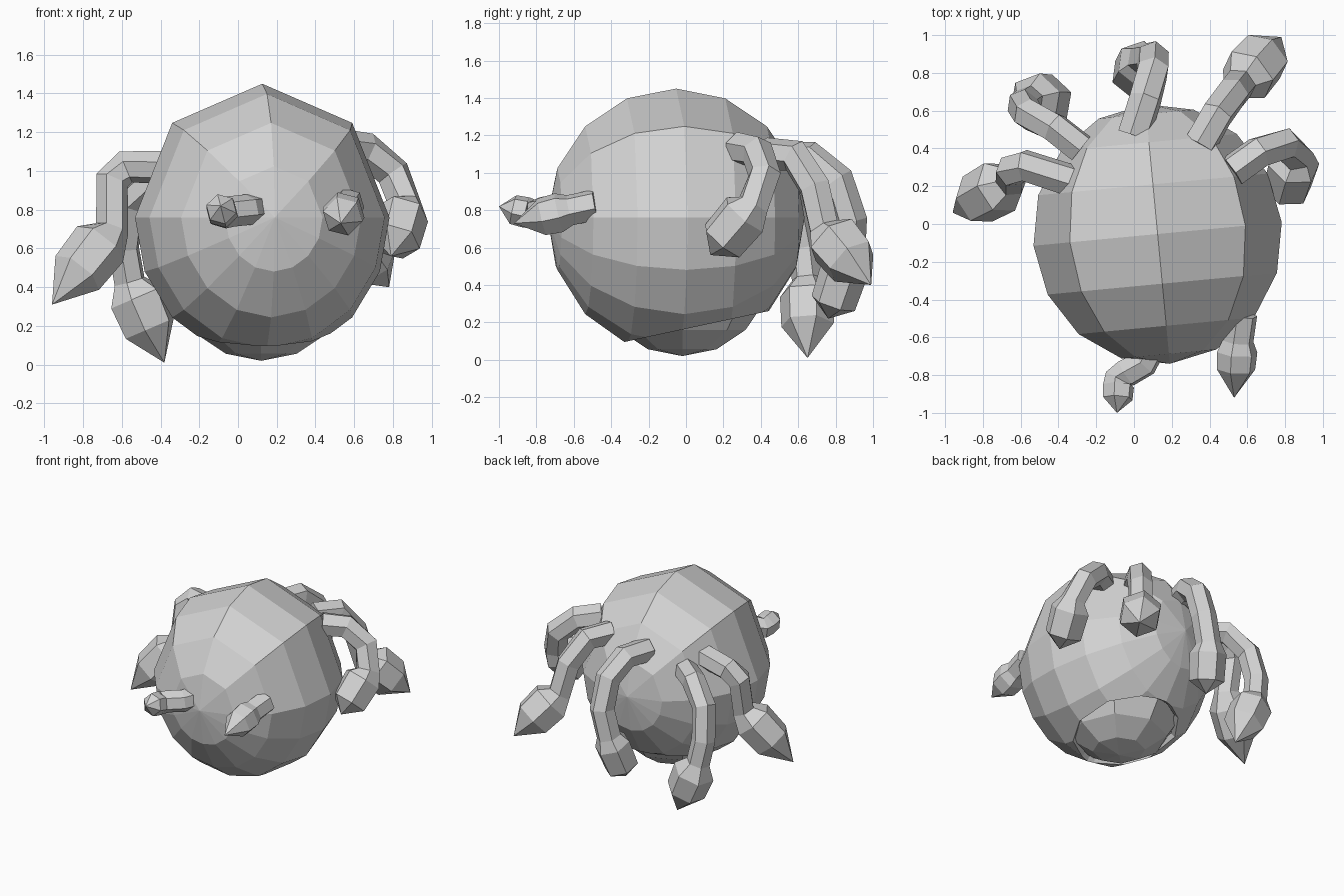
import bpy, bmesh
from math import sin, cos, pi, radians
from mathutils import Vector, Matrix

if "Cube" in bpy.data.objects:
    bpy.data.objects.remove(bpy.data.objects["Cube"])

grey = bpy.data.materials.new("plain_grey")
grey.use_nodes = True
grey.diffuse_color = (0.65, 0.65, 0.65, 1)
grey.node_tree.nodes["Principled BSDF"].inputs["Base Color"].default_value = (0.65, 0.65, 0.65, 1)


def finish(bm, name):
    bmesh.ops.recalc_face_normals(bm, faces=bm.faces)
    mesh = bpy.data.meshes.new(name)
    bm.to_mesh(mesh)
    bm.free()
    mesh.materials.append(grey)
    obj = bpy.data.objects.new(name, mesh)
    bpy.context.collection.objects.link(obj)
    return obj


def skin(bm, loops):
    """Bridge successive loops; a one-vertex loop makes a fan."""
    for a, b in zip(loops, loops[1:]):
        n = max(len(a), len(b))
        for i in range(n):
            k = (i + 1) % n
            corners = [a[i % len(a)], a[k % len(a)], b[k % len(b)], b[i % len(b)]]
            bm.faces.new(list(dict.fromkeys(corners)))


# Body shell: poles at front and back, coarse facets above and finer ones below
bm = bmesh.new()
angles = [radians(a) for a in (0, 45)]
angles += [radians(90 + 22.5 * i) for i in range(9)] + [radians(315)]
loops = []
for j in range(9):
    t = pi * j / 8
    if j in (0, 8):
        loops.append([bm.verts.new((0, -0.69 * cos(t), 0))])
        continue
    loop = []
    for a in angles:
        height = 0.69 if cos(a) > 0 else 0.73
        loop.append(bm.verts.new((0.66 * sin(t) * sin(a), -0.69 * cos(t),
                                  height * sin(t) * cos(a))))
    loops.append(loop)
skin(bm, loops)
place = Matrix.Translation((0.125, -0.053, 0.76)) @ Matrix.Rotation(radians(5.4), 4, "Z")
bmesh.ops.transform(bm, matrix=place, verts=bm.verts)

# Slanted opening underneath, with a rim
bmesh.ops.bisect_plane(bm, geom=bm.verts[:] + bm.edges[:] + bm.faces[:],
                       plane_co=(0.125, -0.33, 0.095), plane_no=(0, 0.21, -0.98),
                       clear_outer=True)
shell = finish(bm, "body_shell")
rim = shell.modifiers.new("rim", "SOLIDIFY")
rim.thickness = 0.04
rim.offset = -1

# Ball bulging out of the opening
bm = bmesh.new()
bmesh.ops.create_uvsphere(bm, u_segments=8, v_segments=8, radius=0.48,
                          matrix=Matrix.Translation((0.12, -0.02, 0.5)))
finish(bm, "inner_ball")


def tentacle(name, path, tip, stem, bulb, shoulder=0.58):
    """Six-sided stem along the path, ending in a pointed bulb towards the tip."""
    points = [Vector(p) for p in path]
    end, neck = Vector(tip), points[-1]
    radii = [stem] * len(points)
    points += [neck.lerp(end, 0.2), neck.lerp(end, shoulder)]
    radii += [bulb, bulb * 0.95]
    bm = bmesh.new()
    loops = []
    side = None
    for i, p in enumerate(points):
        after = points[i + 1] if i + 1 < len(points) else end
        before = points[i - 1] if i else p
        way = (after - p).normalized()
        if i:
            way = (way + (p - before).normalized()).normalized()
        if side is None:
            side = way.orthogonal()
        side = (side - way * side.dot(way)).normalized()
        other = way.cross(side)
        loops.append([bm.verts.new(p + radii[i] * (side * cos(k * pi / 3) + other * sin(k * pi / 3)))
                      for k in range(6)])
    bm.faces.new(loops[0])
    skin(bm, loops + [[bm.verts.new(end)]])
    finish(bm, name)


# Long tentacles hanging around the back
tentacle("right_tentacle",
         [(-0.3, 0.22, 1.02), (-0.58, 0.31, 1.02), (-0.65, 0.28, 0.95), (-0.65, 0.23, 0.7)],
         (-0.96, 0.06, 0.31), 0.088, 0.15)
tentacle("back_right_tentacle",
         [(-0.28, 0.4, 0.97), (-0.42, 0.51, 0.97), (-0.56, 0.58, 0.83), (-0.59, 0.63, 0.6),
          (-0.56, 0.65, 0.43)],
         (-0.38, 0.65, 0.01), 0.085, 0.15)
tentacle("back_tentacle",
         [(0.0, 0.47, 1.08), (0.06, 0.66, 1.08), (0.1, 0.81, 0.96), (0.1, 0.88, 0.75),
          (0.05, 0.87, 0.55)],
         (-0.02, 0.76, 0.22), 0.09, 0.13, 0.75)
tentacle("back_left_tentacle",
         [(0.35, 0.42, 1.1), (0.44, 0.58, 1.09), (0.52, 0.69, 0.92), (0.56, 0.74, 0.7)],
         (0.78, 0.99, 0.4), 0.09, 0.155)
tentacle("left_tentacle",
         [(0.52, 0.28, 1.13), (0.66, 0.38, 1.11), (0.8, 0.42, 0.99), (0.86, 0.36, 0.83)],
         (0.79, 0.13, 0.56), 0.09, 0.14, 0.72)

# Short feelers at the front
tentacle("front_right_feeler",
         [(0.12, -0.6, 0.81), (0.05, -0.74, 0.8), (-0.04, -0.79, 0.79), (-0.08, -0.82, 0.78)],
         (-0.09, -1.0, 0.82), 0.08, 0.085)
tentacle("front_left_feeler",
         [(0.57, -0.48, 0.83), (0.55, -0.62, 0.8)],
         (0.53, -0.92, 0.73), 0.085, 0.11, 0.5)
